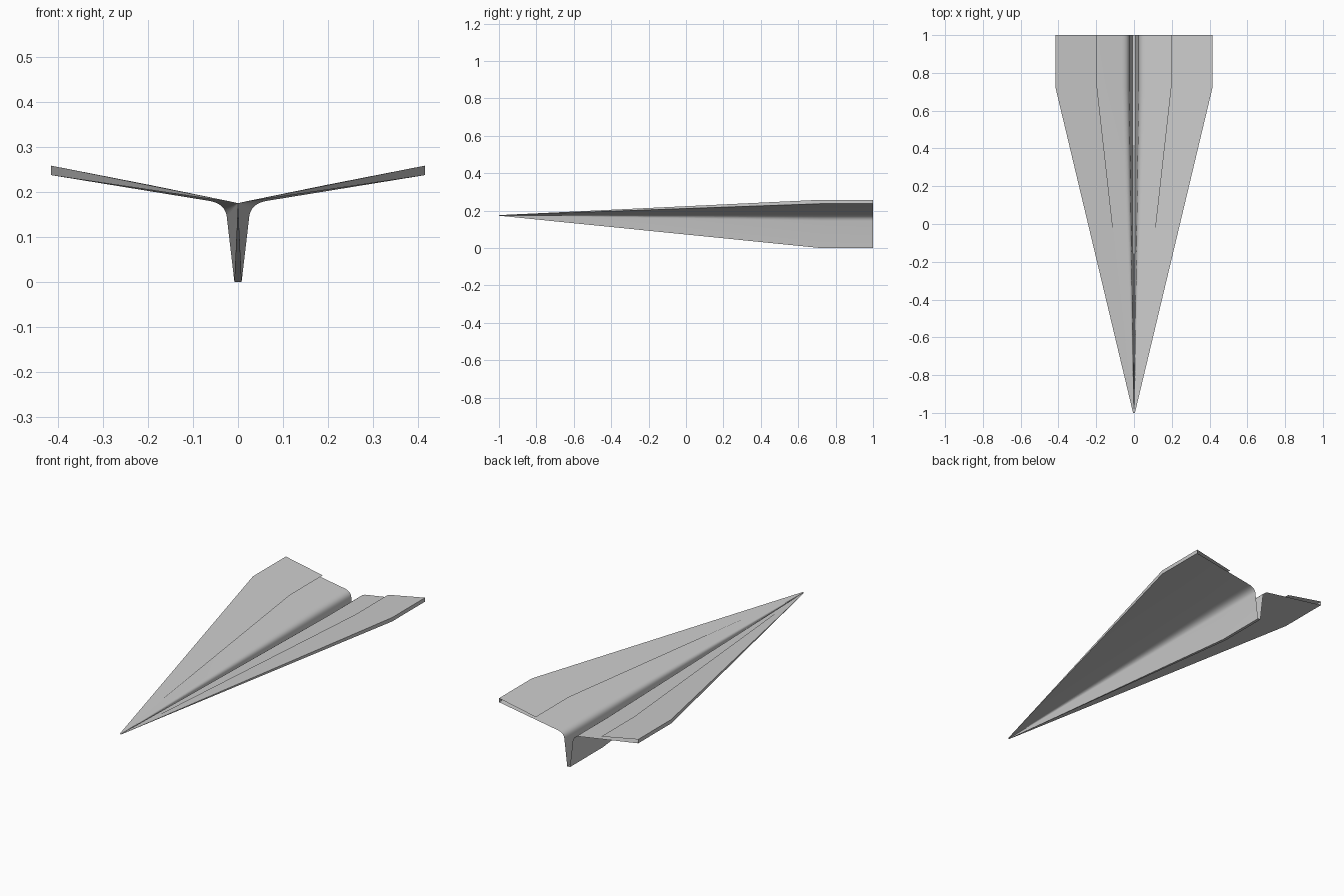
import bpy
import bmesh
from mathutils import Vector

cube = bpy.data.objects.get("Cube")
if cube:
    bpy.data.objects.remove(cube, do_unlink=True)

# Plain paper colour
paper = bpy.data.materials.new("light_grey_paper")
paper.use_nodes = True
colour = (0.6, 0.6, 0.6, 1.0)
paper.diffuse_color = colour
paper.node_tree.nodes["Principled BSDF"].inputs["Base Color"].default_value = colour

NOSE_Z = 0.175
# Stations along the length: (y, scale of the section about the nose axis)
STATIONS = [(-1.0, 0.012), (0.72, 1.0), (1.0, 1.0)]


def bend(start, control, end, steps=8):
    """Rounded crease between two straight runs of the section."""
    a, b, c = Vector(start), Vector(control), Vector(end)
    return [a * (1 - t) ** 2 + b * 2 * t * (1 - t) + c * t * t
            for t in (i / steps for i in range(steps + 1))]


# Left half of the tail section: keel floor, keel wall, crease, wing, folded edge, flap
half = [Vector((0.008, 0.0))]
half += bend((0.025, 0.145), (0.0285, 0.174), (0.065, 0.18))
half += [Vector(p) for p in ((0.415, 0.237), (0.415, 0.258), (0.195, 0.215))]
section = [Vector((-p.x, p.y)) for p in reversed(half)] + half

# Loft the section from the nose to the tail
bm = bmesh.new()
rows = [[bm.verts.new((p.x * s, y, NOSE_Z + (p.y - NOSE_Z) * s)) for p in section]
        for y, s in STATIONS]
for front, back in zip(rows, rows[1:]):
    for i in range(len(section) - 1):
        bm.faces.new((front[i], front[i + 1], back[i + 1], back[i]))
mesh = bpy.data.meshes.new("folded_paper_glider")
bm.to_mesh(mesh)
bm.free()
mesh.materials.append(paper)

glider = bpy.data.objects.new("folded_paper_glider", mesh)
bpy.context.collection.objects.link(glider)
bpy.context.view_layer.objects.active = glider
glider.select_set(True)
bpy.ops.object.shade_smooth_by_angle(angle=0.5)
